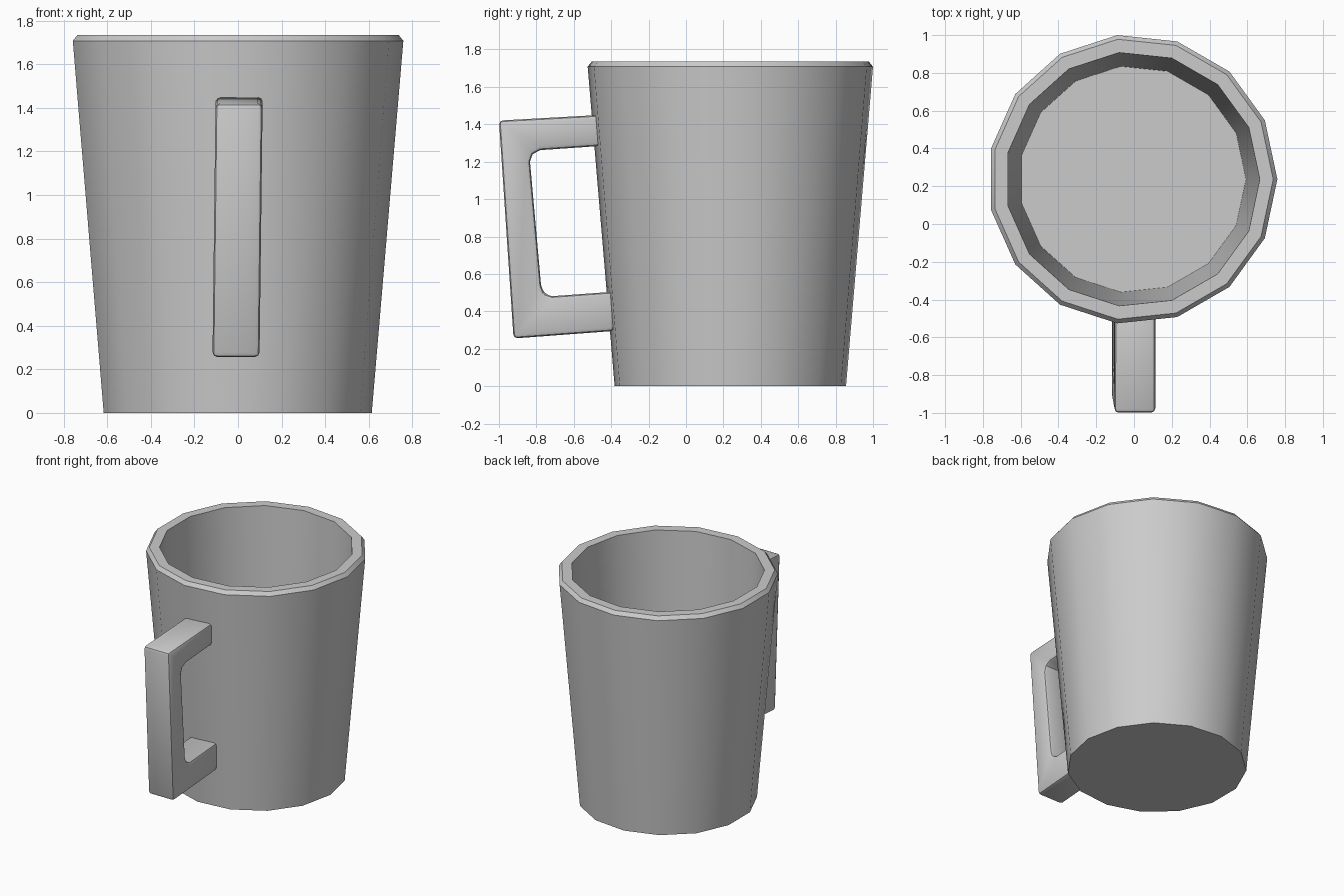
import bpy, bmesh
from math import cos, sin, tau, radians

if "Cube" in bpy.data.objects:
    bpy.data.objects.remove(bpy.data.objects["Cube"])

SIDES = 15


def make_object(name, bm):
    bmesh.ops.recalc_face_normals(bm, faces=bm.faces)
    mesh = bpy.data.meshes.new(name)
    bm.to_mesh(mesh)
    bm.free()
    obj = bpy.data.objects.new(name, mesh)
    bpy.context.collection.objects.link(obj)
    bpy.ops.object.select_all(action='DESELECT')
    obj.select_set(True)
    bpy.context.view_layer.objects.active = obj
    return obj


# Cup: (radius, height) rings from the base, over the rim, down to the inner floor
profile = [(0.622, 0), (0.767, 1.708), (0.745, 1.735), (0.674, 1.735), (0.601, 0.10)]
bm = bmesh.new()
rings = []
for r, z in profile:
    rings.append([bm.verts.new((-0.008 + r * cos(tau * i / SIDES),
                                0.237 + r * sin(tau * i / SIDES), z))
                  for i in range(SIDES)])
for a, b in zip(rings, rings[1:]):
    for i in range(SIDES):
        j = (i + 1) % SIDES
        bm.faces.new((a[i], a[j], b[j], b[i]))
bm.faces.new(rings[0])
bm.faces.new(rings[-1])
make_object("cup", bm)
bpy.ops.object.shade_smooth_by_angle(angle=radians(30))

# Handle: side outline (y, z) extruded across x, with a slight sideways lean
outline = [(-0.46, 1.45), (-1.0, 1.42), (-0.922, 0.255), (-0.385, 0.295),
           (-0.385, 0.505), (-0.717, 0.481), (-0.758, 0.495), (-0.775, 0.54),
           (-0.834, 1.2), (-0.82, 1.24), (-0.78, 1.262), (-0.46, 1.284)]
bm = bmesh.new()
face = bm.faces.new([bm.verts.new((-0.11 + 0.012 * (z - 0.85), y, z)) for y, z in outline])
ext = bmesh.ops.extrude_face_region(bm, geom=[face], use_keep_orig=True)
bmesh.ops.translate(bm, vec=(0.216, 0, 0),
                    verts=[v for v in ext["geom"] if isinstance(v, bmesh.types.BMVert)])
handle = make_object("handle", bm)
bevel = handle.modifiers.new("soft_edges", 'BEVEL')
bevel.width = 0.022
bevel.segments = 2
bevel.limit_method = 'ANGLE'
bevel.angle_limit = radians(50)
bpy.ops.object.modifier_apply(modifier=bevel.name)
bpy.ops.object.shade_smooth_by_angle(angle=radians(35))
